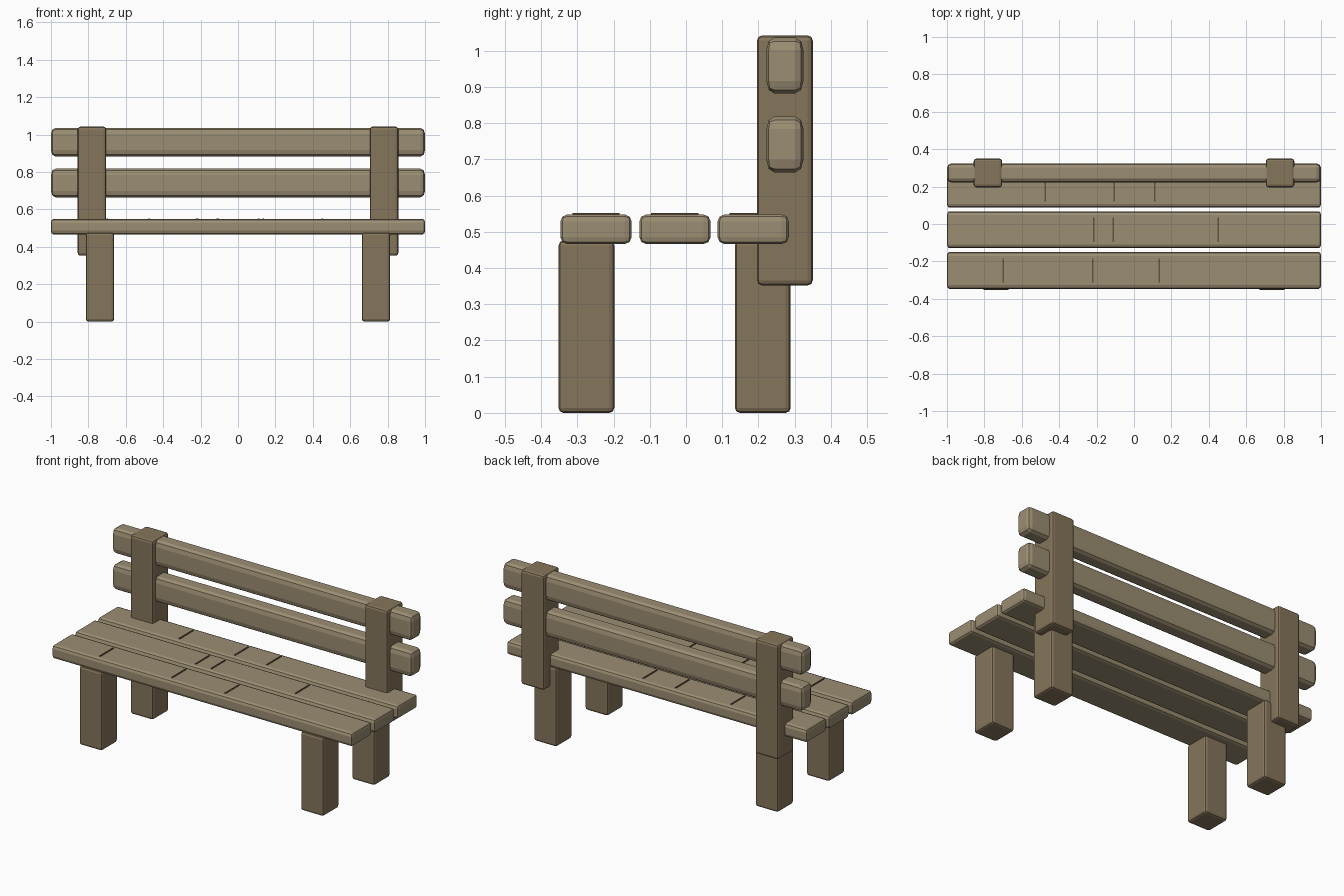
import bpy, bmesh

if "Cube" in bpy.data.objects:
    bpy.data.objects.remove(bpy.data.objects["Cube"])


def material(name, rgb):
    m = bpy.data.materials.new(name)
    m.diffuse_color = (*rgb, 1)
    m.use_nodes = True
    m.node_tree.nodes["Principled BSDF"].inputs["Base Color"].default_value = m.diffuse_color
    return m


SLAT = material("light_wood", (0.33, 0.27, 0.17))
POST = material("dark_wood", (0.24, 0.18, 0.105))
GROOVE = material("groove_wood", (0.12, 0.085, 0.05))


def box(name, lo, hi, mat, bevel=None, segments=2):
    """Box between two corners; bevel gives the rounding along x, y and z."""
    bm = bmesh.new()
    bmesh.ops.create_cube(bm, size=1)
    size = [h - l for l, h in zip(lo, hi)]
    b = bevel or (1, 1, 1)
    bmesh.ops.scale(bm, vec=[s / k for s, k in zip(size, b)], verts=bm.verts)
    if bevel:
        bmesh.ops.bevel(bm, geom=bm.edges[:], offset=1, segments=segments,
                        profile=0.5, affect='EDGES')
    bmesh.ops.scale(bm, vec=b, verts=bm.verts)
    mesh = bpy.data.meshes.new(name)
    bm.to_mesh(mesh)
    bm.free()
    mesh.materials.append(mat)
    ob = bpy.data.objects.new(name, mesh)
    ob.location = [(l + h) / 2 for l, h in zip(lo, hi)]
    bpy.context.collection.objects.link(ob)
    return ob


# Seat planks, each with three thin grooves across the top
planks = [("front", -0.347, (-0.70, -0.22, 0.135)),
          ("middle", -0.129, (-0.215, -0.11, 0.45)),
          ("rear", 0.087, (-0.475, -0.105, 0.11))]
for label, y, grooves in planks:
    box(f"seat_plank_{label}", (-1, y, 0.466), (1, y + 0.197, 0.548), SLAT,
        (0.012, 0.02, 0.02))
    for i, x in enumerate(grooves):
        box(f"groove_{label}_{i + 1}", (x - 0.004, y + 0.033, 0.54),
            (x + 0.004, y + 0.163, 0.552), GROOVE)

# Backrest rails
for label, z in (("lower", 0.664), ("upper", 0.882)):
    box(f"back_rail_{label}", (-1, 0.222, z), (1, 0.324, z + 0.154), SLAT,
        (0.025, 0.022, 0.034))

# Legs and back posts on both sides
for side, s in (("left", -1), ("right", 1)):
    def upright(name, x, y, z0, z1):
        box(f"{name}_{side}", (s * x - 0.076, y - 0.077, z0),
            (s * x + 0.076, y + 0.077, z1), POST, (0.014, 0.014, 0.014))
    upright("front_leg", 0.738, -0.275, 0, 0.476)
    upright("back_leg", 0.738, 0.212, 0, 0.476)
    upright("back_post", 0.781, 0.273, 0.352, 1.042)
